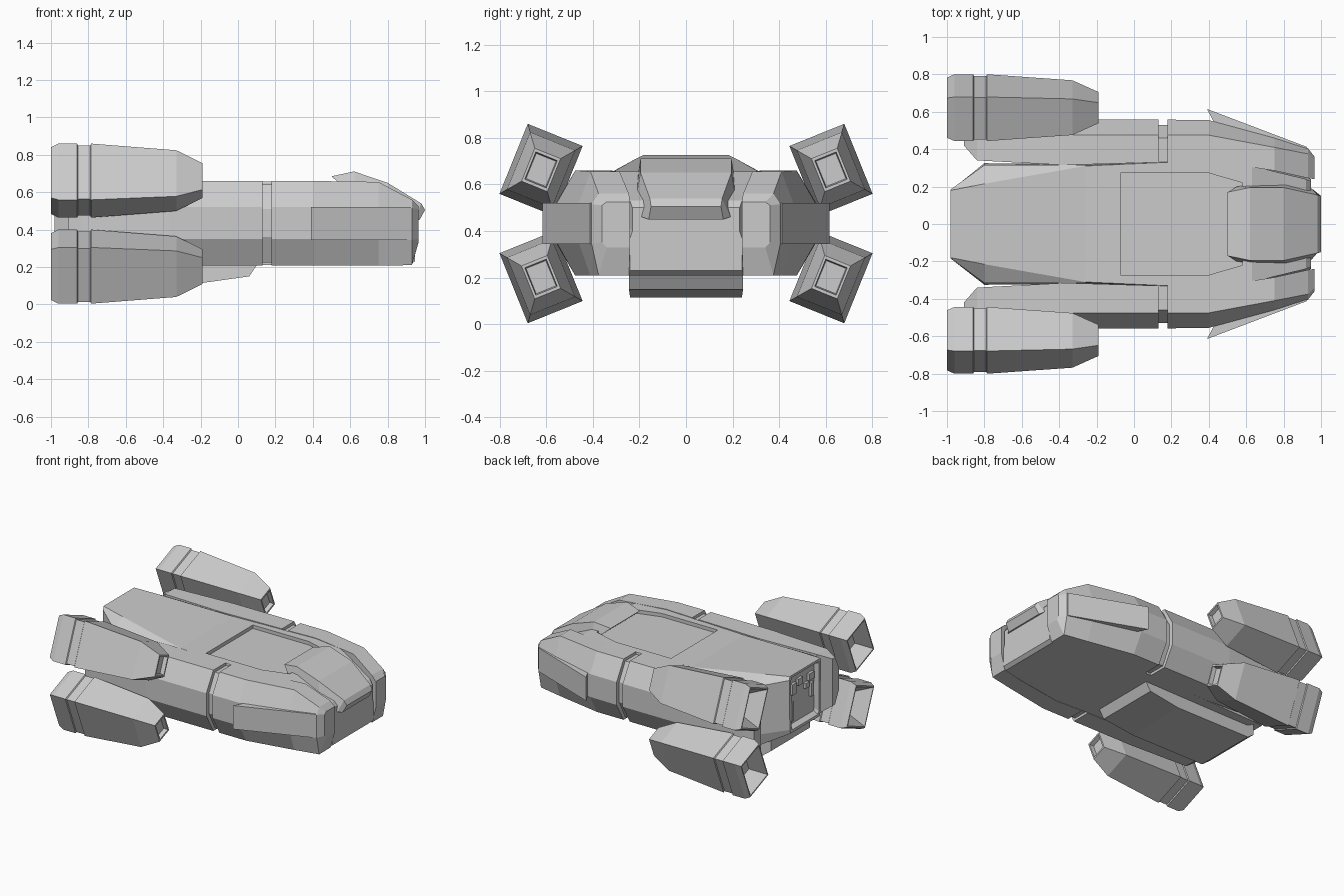
import bpy, bmesh, math
from mathutils import Vector

ZC = 0.432  # mid height of the ship


def make(name, bm):
    bmesh.ops.recalc_face_normals(bm, faces=bm.faces)
    me = bpy.data.meshes.new(name)
    bm.to_mesh(me)
    bm.free()
    ob = bpy.data.objects.new(name, me)
    bpy.context.collection.objects.link(ob)
    return ob


def loft(name, rings):
    """Skin a list of closed rings and cap both ends."""
    bm = bmesh.new()
    vs = [[bm.verts.new(p) for p in r] for r in rings]
    n = len(rings[0])
    for a, b in zip(vs, vs[1:]):
        for i in range(n):
            j = (i + 1) % n
            bm.faces.new((a[i], a[j], b[j], b[i]))
    bm.faces.new(vs[0])
    bm.faces.new(vs[-1])
    return make(name, bm)


def sym(x, half):
    """Full ring at x from (y, z) points of the +y half, bottom to top."""
    return [(x, y, z) for y, z in half] + [(x, -y, z) for y, z in reversed(half)]


def box(name, c, s):
    bm = bmesh.new()
    bmesh.ops.create_cube(bm, size=1)
    for v in bm.verts:
        v.co = Vector([c[i] + v.co[i] * s[i] for i in range(3)])
    return make(name, bm)


# central hull: half section is bottom edge, side low, side high, deck edge
hull_sections = [
    (-0.945, [(0.15, 0.34), (0.155, 0.36), (0.155, 0.68), (0.15, 0.70)]),
    (-0.98, [(0.15, 0.32), (0.16, 0.34), (0.165, 0.69), (0.16, 0.71)]),
    (-0.98, [(0.17, 0.30), (0.18, 0.33), (0.185, 0.70), (0.18, 0.727)]),
    (-0.80, [(0.30, 0.21), (0.325, 0.30), (0.315, 0.655), (0.215, 0.71)]),
    (-0.26, [(0.315, 0.21), (0.32, 0.30), (0.315, 0.65), (0.31, 0.656)]),
    (0.40, [(0.34, 0.21), (0.34, 0.30), (0.34, 0.65), (0.34, 0.656)]),
    (0.63, [(0.31, 0.21), (0.31, 0.30), (0.31, 0.65), (0.31, 0.656)]),
    (0.92, [(0.25, 0.21), (0.25, 0.37), (0.24, 0.41), (0.24, 0.53)]),
    (0.945, [(0.24, 0.23), (0.24, 0.37), (0.23, 0.40), (0.23, 0.50)]),
]
hull = loft("central_hull", [sym(x, h) for x, h in hull_sections])

# shallow deck recess
outline = [(-0.07, -0.275), (0.39, -0.275), (0.58, -0.22),
           (0.58, 0.22), (0.39, 0.275), (-0.07, 0.275)]
cutter = loft("deck_recess_cutter", [[(x, y, z) for x, y in outline] for z in (0.63, 0.8)])
cutter.hide_render = True
cutter.hide_viewport = True
cut = hull.modifiers.new("recess", 'BOOLEAN')
cut.operation = 'DIFFERENCE'
cut.solver = 'EXACT'
cut.object = cutter

# side pods: x, inner y, shoulder y, outer y, bottom, low side, high side, top
pod_sections = [
    (-0.91, 0.42, 0.45, 0.50, 0.26, 0.36, 0.51, 0.61),
    (-0.84, 0.34, 0.455, 0.53, 0.21, 0.35, 0.52, 0.655),
    (-0.37, 0.315, 0.475, 0.558, 0.208, 0.35, 0.52, 0.66),
    (0.13, 0.33, 0.475, 0.558, 0.208, 0.35, 0.52, 0.66),
    (0.132, 0.33, 0.46, 0.53, 0.225, 0.36, 0.51, 0.64),
    (0.178, 0.33, 0.46, 0.53, 0.225, 0.36, 0.51, 0.64),
    (0.18, 0.33, 0.475, 0.558, 0.208, 0.35, 0.52, 0.66),
    (0.40, 0.34, 0.475, 0.555, 0.208, 0.35, 0.52, 0.66),
    (0.75, 0.285, 0.41, 0.46, 0.208, 0.35, 0.52, 0.655),
    (0.93, 0.245, 0.375, 0.405, 0.21, 0.345, 0.515, 0.56),
    (0.965, 0.24, 0.34, 0.36, 0.33, 0.35, 0.51, 0.525),
]
# engines: x and scale of the tilted rectangular section
engine_sections = [(-0.89, 0.5), (-1.0, 0.84), (-1.0, 0.9), (-0.96, 1.0), (-0.86, 1.0),
                   (-0.855, 0.95), (-0.79, 0.95), (-0.785, 1.0), (-0.33, 0.82),
                   (-0.19, 0.47), (-0.19, 0.39), (-0.22, 0.36)]
TILT = math.radians(22)


def engine_ring(x, k, sy, sz):
    ring = []
    for a, b in ((-1, -1), (1, -1), (1, 1), (-1, 1)):
        u, v = a * 0.127 * k, b * 0.162 * k
        y = 0.622 + u * math.cos(TILT) - v * math.sin(TILT)
        z = 0.662 + u * math.sin(TILT) + v * math.cos(TILT)
        ring.append((x, sy * y, ZC + sz * (z - ZC)))
    return ring


for s, side in ((1, "left"), (-1, "right")):
    rings = [[(x, s * y, z) for y, z in
              ((yi, zb), (ym, zb), (yo, zl), (yo, zh), (ym, zt), (yi, zt))]
             for x, yi, ym, yo, zb, zl, zh, zt in pod_sections]
    loft(f"side_pod_{side}", rings)
    # wedge shaped cheek panel standing off the pod
    wedge = [(0.43, 0.54), (0.39, 0.615), (0.925, 0.412), (0.92, 0.38)]
    loft(f"cheek_panel_{side}", [[(x, s * y, z) for x, y in wedge] for z in (0.345, 0.52)])
    for t, level in ((1, "upper"), (-1, "lower")):
        loft(f"engine_{level}_{side}", [engine_ring(x, k, s, t) for x, k in engine_sections])

# cockpit canopy: x of lower edge, x of upper edge, widths and heights
canopy = [(0.55, 0.50, 0.20, 0.17, 0.64, 0.685),
          (0.63, 0.62, 0.21, 0.195, 0.62, 0.711),
          (0.82, 0.80, 0.215, 0.195, 0.54, 0.65),
          (0.95, 0.98, 0.19, 0.155, 0.46, 0.54),
          (0.97, 1.0, 0.16, 0.15, 0.45, 0.505)]
loft("cockpit", [[(xl, -yl, zl), (xl, yl, zl), (xu, yu, zu), (xu, -yu, zu)]
                 for xl, xu, yl, yu, zl, zu in canopy])

# belly keel
keel = [(0.10, 0.245, 0.21), (0.06, 0.245, 0.15), (-0.19, 0.24, 0.115),
        (-0.80, 0.24, 0.115), (-0.86, 0.23, 0.16), (-0.86, 0.23, 0.24)]
loft("belly_keel", [[(x, s * y, z) for x, y, z in keel] for s in (-1, 1)])

# small fittings inside the stern recess
for i, (y, z, w, h) in enumerate([(0.10, 0.60, 0.05, 0.08), (0.03, 0.63, 0.05, 0.05),
                                  (-0.10, 0.62, 0.06, 0.05), (-0.11, 0.52, 0.03, 0.10),
                                  (-0.05, 0.57, 0.04, 0.04), (0.12, 0.44, 0.02, 0.14)]):
    box(f"stern_fitting_{i}", (-0.95, y, z), (0.03, w, h))
